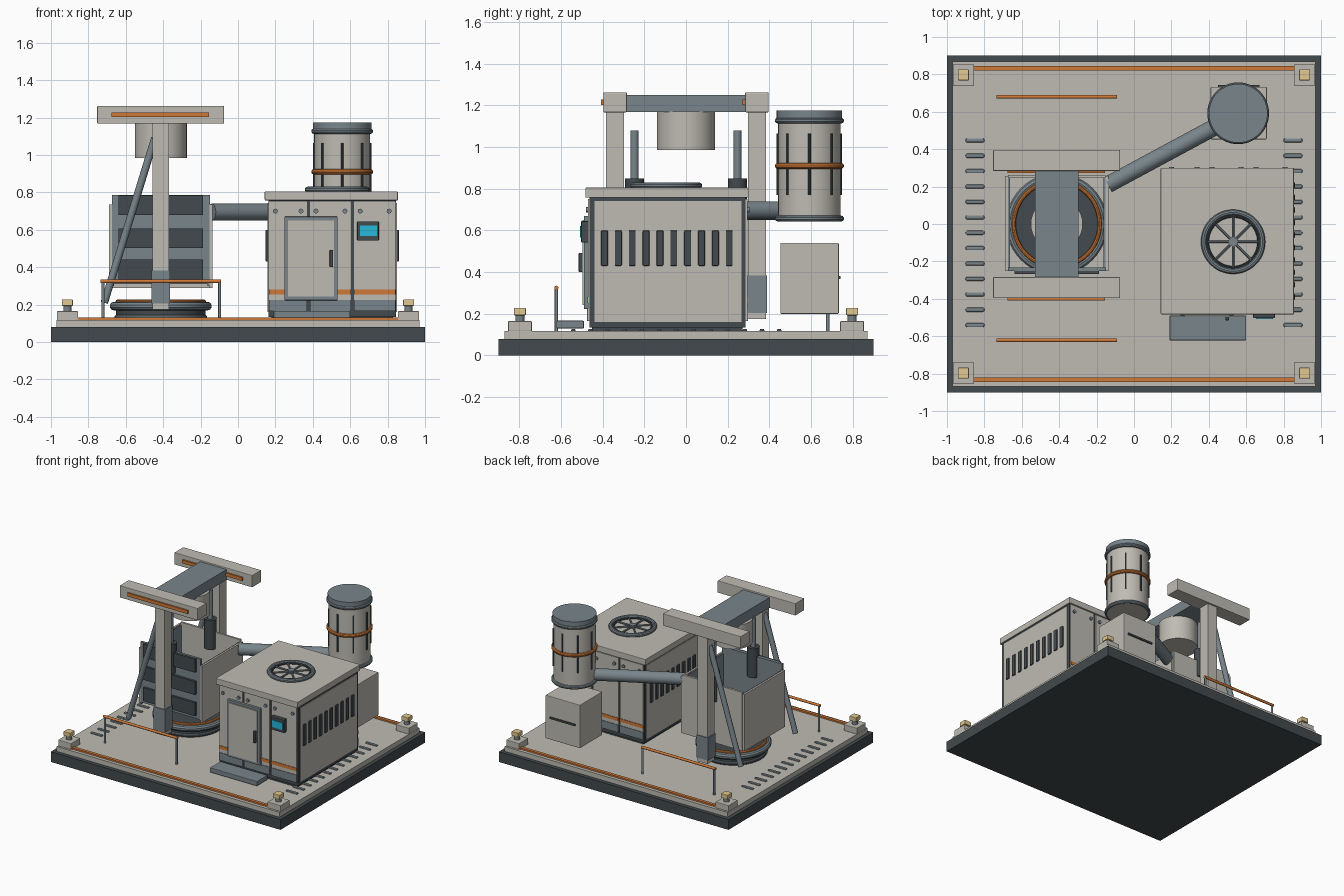
import bpy, bmesh, math
from mathutils import Vector, Matrix

if "Cube" in bpy.data.objects:
    bpy.data.objects.remove(bpy.data.objects["Cube"])


def mat(name, r, g, b):
    m = bpy.data.materials.new(name)
    m.diffuse_color = (r, g, b, 1)
    m.use_nodes = True
    m.node_tree.nodes["Principled BSDF"].inputs["Base Color"].default_value = m.diffuse_color
    return m


BEIGE = mat("beige", 0.52, 0.50, 0.45)
STEEL = mat("steel", 0.19, 0.235, 0.26)
DARK = mat("dark", 0.055, 0.068, 0.075)
ORANGE = mat("orange", 0.62, 0.19, 0.04)
TAN = mat("tan", 0.75, 0.58, 0.28)
CYAN = mat("cyan", 0.02, 0.48, 0.7)


def finish(name, bm, m, smooth=False):
    me = bpy.data.meshes.new(name)
    bm.to_mesh(me)
    bm.free()
    me.materials.append(m)
    ob = bpy.data.objects.new(name, me)
    bpy.context.collection.objects.link(ob)
    if smooth:
        bpy.context.view_layer.objects.active = ob
        ob.select_set(True)
        bpy.ops.object.shade_smooth_by_angle(angle=math.radians(35))
        ob.select_set(False)
    return ob


def box(name, x, y, z, m, bevel=0.0):
    """Box from (min, max) ranges."""
    bm = bmesh.new()
    c = [(a + b) / 2 for a, b in (x, y, z)]
    s = [abs(b - a) for a, b in (x, y, z)]
    bmesh.ops.create_cube(bm, size=1, matrix=Matrix.Translation(c) @ Matrix.Diagonal((*s, 1)))
    if bevel:
        bmesh.ops.bevel(bm, geom=bm.edges[:], offset=bevel, segments=2, affect='EDGES', profile=0.5)
    return finish(name, bm, m)


def rod(name, a, b, r, m, n=24):
    """Cylinder between two points."""
    a, b = Vector(a), Vector(b)
    d = b - a
    bm = bmesh.new()
    mx = Matrix.Translation((a + b) / 2) @ d.to_track_quat('Z', 'Y').to_matrix().to_4x4()
    bmesh.ops.create_cone(bm, cap_ends=True, segments=n, radius1=r, radius2=r, depth=d.length, matrix=mx)
    return finish(name, bm, m, True)


def ring(name, c, R, r, m, n=48, k=10):
    """Torus lying flat, spun from a small circle."""
    bm = bmesh.new()
    mx = Matrix.Translation((R, 0, 0)) @ Matrix.Rotation(math.pi / 2, 4, 'X')
    bmesh.ops.create_circle(bm, segments=k, radius=r, matrix=mx)
    bmesh.ops.spin(bm, geom=bm.edges[:], cent=(0, 0, 0), axis=(0, 0, 1), angle=2 * math.pi, steps=n)
    bmesh.ops.remove_doubles(bm, verts=bm.verts[:], dist=1e-5)
    bmesh.ops.recalc_face_normals(bm, faces=bm.faces[:])
    bmesh.ops.translate(bm, verts=bm.verts[:], vec=c)
    return finish(name, bm, m, True)


# base platform, edge strips, corner anchors, floor slots
box("base_plinth", (-1, 1), (-0.9, 0.9), (0, 0.08), DARK)
box("deck_plate", (-0.97, 0.97), (-0.87, 0.87), (0.08, 0.118), BEIGE)
for sy in (-1, 1):
    box("deck_strip", (-0.86, 0.86), (sy * 0.82, sy * 0.845), (0.115, 0.13), ORANGE)
    for sx in (-1, 1):
        x, y = sx * 0.912, sy * 0.797
        box("anchor_block", (x - 0.057, x + 0.057), (y - 0.057, y + 0.057), (0.115, 0.165), BEIGE, 0.004)
        rod("anchor_stem", (x, y, 0.16), (x, y, 0.2), 0.022, STEEL, 16)
        box("anchor_cap", (x - 0.029, x + 0.029), (y - 0.029, y + 0.029), (0.193, 0.228), TAN, 0.004)
for sx in (-1, 1):
    for i in range(13):
        y = 0.447 - i * 0.0823
        box("floor_slot", (sx * 0.8, sx * 0.9), (y - 0.011, y + 0.011), (0.112, 0.128), DARK if i < 0 else STEEL, 0.007)

# cabinet body and roof
box("cabinet_footing", (0.18, 0.83), (-0.45, 0.27), (0.115, 0.14), DARK)
box("cabinet_core", (0.162, 0.846), (-0.463, 0.286), (0.135, 0.757), DARK)
box("cabinet_roof", (0.143, 0.855), (-0.483, 0.3), (0.757, 0.805), BEIGE, 0.004)
# cabinet front and back panels with bands and bolts
for face, s in ((-0.463, -1), (0.286, 1)):
    for a, b in ((0.167, 0.37), (0.384, 0.605), (0.62, 0.841)):
        box("cabinet_panel", (a, b), (face, face + s * 0.008), (0.165, 0.752), BEIGE)
        box("orange_band", (a, b), (face, face + s * 0.012), (0.255, 0.28), ORANGE)
        box("steel_band", (a, b), (face, face + s * 0.012), (0.165, 0.225), STEEL)
        for bx in (a + 0.033, b - 0.033):
            rod("panel_bolt", (bx, face, 0.7), (bx, face + s * 0.018, 0.7), 0.013, STEEL, 12)
# cabinet side panels with vents
for face, s in ((0.162, -1), (0.846, 1)):
    box("side_panel", (face, face + s * 0.005), (-0.44, 0.266), (0.16, 0.742), BEIGE)
    for i in range(10):
        y = -0.391 + i * 0.0665
        box("side_vent", (face, face + s * 0.014), (y - 0.0165, y + 0.0165), (0.43, 0.6), DARK, 0.005)
# door, screen and step
box("door_frame", (0.248, 0.533), (-0.49, -0.463), (0.223, 0.67), STEEL, 0.004)
box("door_leaf", (0.268, 0.513), (-0.497, -0.48), (0.243, 0.65), BEIGE)
box("door_handle", (0.49, 0.508), (-0.515, -0.49), (0.4, 0.492), DARK, 0.004)
box("screen_housing", (0.637, 0.753), (-0.503, -0.463), (0.542, 0.645), DARK, 0.004)
box("screen", (0.652, 0.742), (-0.509, -0.5), (0.567, 0.622), CYAN)
box("door_step", (0.19, 0.6), (-0.622, -0.49), (0.13, 0.167), STEEL, 0.004)

# roof fan
fx, fy = 0.53, -0.095
ring("fan_rim", (fx, fy, 0.815), 0.157, 0.016, STEEL)
ring("fan_inner_rim", (fx, fy, 0.815), 0.137, 0.008, DARK)
for i in range(4):
    t = i * math.pi / 4
    d = Vector((math.cos(t), math.sin(t), 0)) * 0.15
    c = Vector((fx, fy, 0.815))
    rod("fan_spoke", c - d, c + d, 0.007, STEEL, 8)
rod("fan_hub", (fx, fy, 0.8), (fx, fy, 0.828), 0.025, STEEL)

# filter tank
tx, ty = 0.557, 0.592
rod("tank_body", (tx, ty, 0.645), (tx, ty, 1.13), 0.15, BEIGE, 40)
rod("tank_cap", (tx, ty, 1.12), (tx, ty, 1.175), 0.157, STEEL, 40)
for z, m in ((1.127, STEEL), (0.91, ORANGE), (0.657, STEEL)):
    ring("tank_hoop", (tx, ty, z), 0.152, 0.014, m)
for i in range(8):
    t = i * math.pi / 4
    x, y = tx + 0.15 * math.cos(t), ty + 0.15 * math.sin(t)
    rod("tank_rib", (x, y, 0.77), (x, y, 1.065), 0.007, DARK, 8)
# supply box and duct
box("supply_box", (0.41, 0.71), (0.453, 0.733), (0.2, 0.54), BEIGE, 0.004)
box("supply_box_slot", (0.45, 0.67), (0.73, 0.742), (0.367, 0.381), DARK)
rod("duct", (-0.14, 0.21, 0.695), (0.5, 0.555, 0.695), 0.045, STEEL)

# turntable
cx = -0.413
rod("turntable_base", (cx, 0, 0.115), (cx, 0, 0.2), 0.24, DARK, 48)
ring("turntable_ring", (cx, 0, 0.192), 0.25, 0.023, STEEL)
ring("turntable_lip", (cx, 0, 0.215), 0.23, 0.012, ORANGE)
ring("turntable_foot", (cx, 0, 0.135), 0.235, 0.012, STEEL)

# enclosure walls and louvres
for s in (-1, 1):
    x = cx + s * 0.26
    box("enclosure_side", (x, x + s * 0.016), (-0.25, 0.256), (0.29, 0.735), BEIGE)
    box("enclosure_liner", (x - s * 0.01, x), (-0.245, 0.25), (0.3, 0.73), STEEL)
box("enclosure_back", (cx - 0.26, cx + 0.26), (0.245, 0.262), (0.29, 0.75), BEIGE)
box("enclosure_front", (cx - 0.262, cx + 0.262), (-0.25, -0.232), (0.31, 0.785), STEEL)
for z in (0.335, 0.502, 0.678):
    box("front_louvre", (cx - 0.225, cx + 0.225), (-0.268, -0.245), (z, z + 0.105), DARK)

# gantry: posts, braces, pistons, top beams
for s in (-1, 1):
    y = s * 0.34
    box("gantry_post", (cx - 0.043, cx + 0.043), (y - 0.043, y + 0.043), (0.175, 1.17), BEIGE)
    box("post_sleeve", (cx - 0.049, cx + 0.049), (y - 0.048, y + 0.048), (0.205, 0.383), STEEL)
    rod("gantry_brace", (-0.445, y, 1.09), (-0.715, y, 0.21), 0.02, STEEL, 16)
    rod("piston_rod", (cx, s * 0.247, 0.8), (cx, s * 0.247, 1.08), 0.02, STEEL, 16)
    rod("piston_sleeve", (cx, s * 0.247, 0.62), (cx, s * 0.247, 0.85), 0.045, DARK)
    box("gantry_end_beam", (-0.753, -0.075), (y - 0.056, y + 0.056), (1.167, 1.262), BEIGE, 0.004)
    box("end_beam_strip", (-0.677, -0.155), (y - 0.068, y - 0.05), (1.202, 1.228), ORANGE)
box("gantry_cross_beam", (-0.528, -0.298), (-0.29, 0.29), (1.168, 1.25), STEEL)
rod("press_head", (cx, 0, 0.985), (cx, 0, 1.172), 0.139, BEIGE, 40)

# railings
for y in (-0.622, 0.68):
    rod("rail_bar", (-0.735, y, 0.325), (-0.09, y, 0.325), 0.01, ORANGE, 12)
    for x in (-0.722, -0.098):
        rod("rail_leg", (x, y, 0.115), (x, y, 0.325), 0.008, STEEL, 12)
